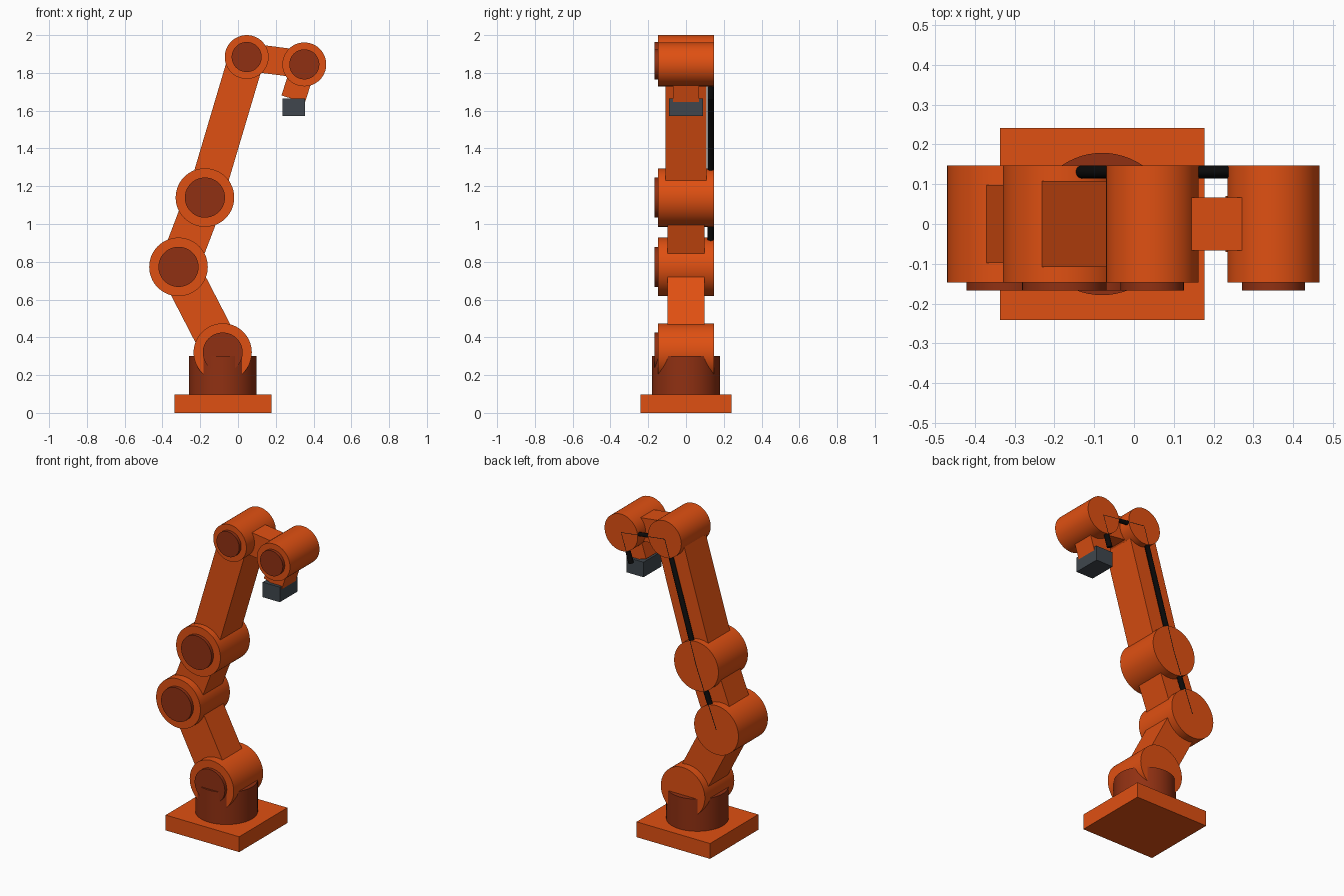
import bpy
import math
from mathutils import Matrix, Vector

cube = bpy.data.objects.get("Cube")
if cube:
    bpy.data.objects.remove(cube, do_unlink=True)


def material(name, colour):
    mat = bpy.data.materials.new(name)
    mat.use_nodes = True
    mat.diffuse_color = (*colour, 1)
    bsdf = next(n for n in mat.node_tree.nodes if n.type == 'BSDF_PRINCIPLED')
    bsdf.inputs["Base Color"].default_value = (*colour, 1)
    return mat


ORANGE = material("safety orange", (0.74, 0.08, 0.006))
RUST = material("dark rust", (0.28, 0.03, 0.006))
SLATE = material("slate grey", (0.05, 0.062, 0.075))
BLACK = material("cable black", (0.003, 0.003, 0.003))


def finish(name, mat):
    obj = bpy.context.object
    obj.name = name
    obj.data.materials.append(mat)
    return obj


def box(name, mat, centre, size):
    bpy.ops.mesh.primitive_cube_add(size=1)
    obj = finish(name, mat)
    obj.data.transform(Matrix.Diagonal((*size, 1)))
    obj.location = centre
    return obj


def cylinder(name, mat, centre, radius, depth, along_y=False):
    bpy.ops.mesh.primitive_cylinder_add(vertices=64, radius=radius, depth=depth)
    obj = finish(name, mat)
    if along_y:
        obj.data.transform(Matrix.Rotation(math.pi / 2, 4, 'X'))
    obj.location = centre
    bpy.ops.object.shade_smooth_by_angle(angle=math.radians(40))
    return obj


def link(name, start, end, width, depth):
    """Square beam running from one pivot to the next in the xz plane."""
    span = end - start
    obj = box(name, ORANGE, (start + end) / 2, (width, depth, span.length))
    obj.rotation_euler.y = math.atan2(span.x, span.z)


# Base plate and turret
box("base_plate", ORANGE, (-0.08, 0, 0.0485), (0.514, 0.482, 0.097))
cylinder("turret", RUST, (-0.08, 0, 0.198), 0.179, 0.204)

# Joint drums with a raised cap on the front: name, x, z, radius
HALF = 0.147
CAP = 0.02
joints = [
    ("shoulder", -0.081, 0.32, 0.154),
    ("lower_elbow", -0.315, 0.773, 0.155),
    ("upper_elbow", -0.175, 1.14, 0.155),
    ("wrist", 0.046, 1.884, 0.116),
    ("hand", 0.351, 1.845, 0.116),
]
pivots = []
for name, x, z, radius in joints:
    pivots.append(Vector((x, 0, z)))
    cylinder(name + "_joint", ORANGE, (x, 0, z), radius, 2 * HALF, True)
    cylinder(name + "_cap", RUST, (x, -HALF - CAP / 2, z), radius * 0.685, CAP, True)
pivots.append(Vector((0.292, 0, 1.661)))

# Arm links between successive pivots: name, width, depth
links = [
    ("lower_arm", 0.208, 0.195),
    ("middle_arm", 0.208, 0.195),
    ("upper_arm", 0.19, 0.217),
    ("wrist_link", 0.147, 0.133),
    ("tool_link", 0.13, 0.14),
]
for (name, width, depth), start, end in zip(links, pivots, pivots[1:]):
    link(name, start, end, width, depth)

# Gripper block
box("gripper", SLATE, (0.295, 0, 1.618), (0.12, 0.178, 0.095))

# Cable along the back of the arm
curve = bpy.data.curves.new("cable", 'CURVE')
curve.dimensions = '3D'
curve.bevel_depth = 0.0165
curve.bevel_resolution = 6
curve.use_fill_caps = True
spline = curve.splines.new('POLY')
route = pivots[1:]
spline.points.add(len(route) - 1)
for point, pivot in zip(spline.points, route):
    point.co = (pivot.x, 0.131, pivot.z, 1)
curve.materials.append(BLACK)
cable = bpy.data.objects.new("cable", curve)
bpy.context.collection.objects.link(cable)
